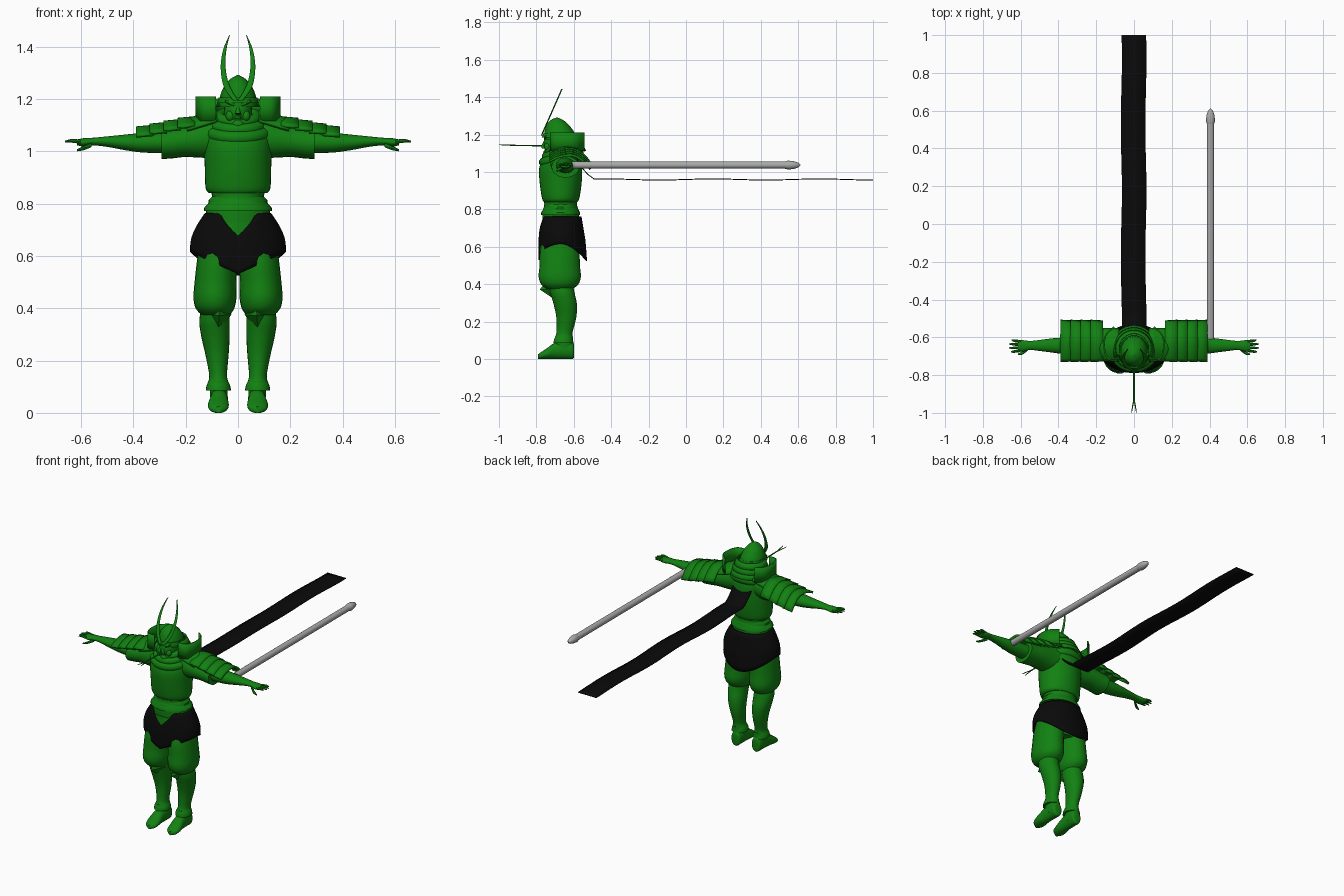
import bpy, bmesh, math
from mathutils import Vector

if "Cube" in bpy.data.objects:
    bpy.data.objects.remove(bpy.data.objects["Cube"])


def material(name, rgb):
    m = bpy.data.materials.new(name)
    m.use_nodes = True
    m.diffuse_color = (*rgb, 1)
    bsdf = next(n for n in m.node_tree.nodes if n.type == 'BSDF_PRINCIPLED')
    bsdf.inputs["Base Color"].default_value = (*rgb, 1)
    bsdf.inputs["Roughness"].default_value = 0.6
    return m


GREEN = material("armour green", (0.006, 0.22, 0.006))
BLACK = material("cloth black", (0.003, 0.003, 0.003))
GREY = material("metal grey", (0.4, 0.4, 0.4))
SIDES = (("left", 1), ("right", -1))


def smooth(obj, angle=40):
    bpy.ops.object.select_all(action='DESELECT')
    obj.select_set(True)
    bpy.context.view_layer.objects.active = obj
    bpy.ops.object.shade_smooth_by_angle(angle=math.radians(angle))


def finish(bm, name, mat):
    bmesh.ops.recalc_face_normals(bm, faces=bm.faces)
    mesh = bpy.data.meshes.new(name)
    bm.to_mesh(mesh)
    bm.free()
    obj = bpy.data.objects.new(name, mesh)
    bpy.context.collection.objects.link(obj)
    mesh.materials.append(mat)
    smooth(obj)
    return obj


def spline(rings, steps=4):
    """Smooth interpolation through the given rings."""
    pts = [Vector(r) for r in rings]
    out = []
    for i in range(len(pts) - 1):
        a, b, c, d = pts[max(i - 1, 0)], pts[i], pts[i + 1], pts[min(i + 2, len(pts) - 1)]
        for k in range(steps):
            t = k / steps
            out.append(b + (c - a) * (t / 2) + (a * 2 - b * 5 + c * 4 - d) * (t * t / 2)
                       + (b * 3 - a - c * 3 + d) * (t ** 3 / 2))
    return out + [pts[-1]]


def loft(name, axis, rings, mat=GREEN, side=1, seg=24, curved=True):
    """Elliptic rings (position, centre a, centre b, radius a, radius b) along an axis."""
    bm = bmesh.new()
    loops = []
    for p, ca, cb, ra, rb in (spline(rings) if curved else rings):
        loop = []
        for k in range(seg):
            t = math.tau * k / seg
            a, b = ca + max(ra, 0.0005) * math.cos(t), cb + max(rb, 0.0005) * math.sin(t)
            co = {'x': (p, a, b), 'y': (a, p, b), 'z': (a, b, p)}[axis]
            loop.append(bm.verts.new((co[0] * side, co[1], co[2])))
        loops.append(loop)
    for lo, hi in zip(loops, loops[1:]):
        for k in range(seg):
            j = (k + 1) % seg
            bm.faces.new((lo[k], lo[j], hi[j], hi[k]))
    bm.faces.new(loops[0])
    bm.faces.new(loops[-1])
    return finish(bm, name, mat)


def sheet(name, func, nu, nv, mat=GREEN, thick=0.006):
    """Thin surface over u, v in 0..1."""
    bm = bmesh.new()
    g = [[bm.verts.new(func(i / nu, j / nv)) for j in range(nv + 1)] for i in range(nu + 1)]
    for i in range(nu):
        for j in range(nv):
            bm.faces.new((g[i][j], g[i + 1][j], g[i + 1][j + 1], g[i][j + 1]))
    bmesh.ops.remove_doubles(bm, verts=bm.verts, dist=1e-5)
    obj = finish(bm, name, mat)
    mod = obj.modifiers.new("thickness", 'SOLIDIFY')
    mod.thickness, mod.offset = thick, 0
    return obj


def ball(name, loc, size, mat=GREEN):
    bpy.ops.mesh.primitive_uv_sphere_add(segments=24, ring_count=16, location=loc)
    obj = bpy.context.object
    obj.name, obj.scale = name, size
    obj.data.materials.append(mat)
    smooth(obj)
    return obj


# Torso: breastplate, waist and belly plate
loft("breastplate", 'z', [(0.84, 0, -.67, .11, .09), (0.86, 0, -.67, .124, .1), (0.94, 0, -.67, .127, .112),
                          (1.02, 0, -.67, .13, .115), (1.08, 0, -.66, .125, .1), (1.14, 0, -.65, .08, .07)], seg=36)
loft("waist", 'z', [(0.72, 0, -.67, .12, .095), (0.79, 0, -.67, .12, .097), (0.82, 0, -.67, .098, .088),
                    (0.86, 0, -.67, .11, .09)], seg=36)
for i in range(2):
    z = 0.775 + 0.03 * i
    r = 0.13 - 0.018 * i
    loft(f"belt_plate_{i + 1}", 'z', [(z - .004, 0, -.67, r, r * .8), (z + .008, 0, -.67, r, r * .8),
                                      (z + .03, 0, -.67, r - .02, r * .7)], seg=36, curved=False)
loft("pelvis", 'z', [(0.56, 0, -.67, .1, .08), (0.64, 0, -.67, .15, .1), (0.73, 0, -.67, .118, .1)])


# Waist cloth with pointed front and long back
def waist_cloth(u, v):
    t = math.tau * u
    front, back = max(-math.sin(t), 0), max(math.sin(t), 0)
    side = abs(math.cos(t))
    top = 0.762 - 0.085 * max(0, 1 - side / .55) * (front > 0)
    low = 0.615 - (0.085 * (1 - side) if front else 0.09 * back ** 2)
    z = top + (low - top) * v
    f = min(max((0.765 - z) / 0.13, 0), 1)
    w = 0.122 + 0.058 * math.sin(f * math.pi / 2)
    d = 0.106 + 0.012 * f + back * 0.018 * v
    return (w * math.cos(t), -.668 + d * math.sin(t), z)


sheet("waist_cloth", waist_cloth, 48, 8, BLACK)

# Legs
for label, s in SIDES:
    loft(f"{label}_trouser", 'z', [(0.375, .085, -.675, .055, .07), (0.40, .088, -.675, .074, .1),
                                   (0.44, .088, -.675, .082, .113), (0.5, .086, -.675, .08, .108),
                                   (0.58, .08, -.675, .077, .105), (0.66, .075, -.67, .07, .09)], side=s)
    loft(f"{label}_shin_guard", 'z', [(0.085, .075, -.655, .048, .054), (0.105, .075, -.655, .045, .05),
                                      (0.14, .076, -.65, .034, .043), (0.22, .08, -.64, .044, .053),
                                      (0.29, .086, -.645, .054, .062), (0.35, .09, -.66, .058, .065),
                                      (0.4, .085, -.67, .055, .065)], side=s)
    loft(f"{label}_shoe", 'y', [(-.792, .075, .012, .012, .012), (-.775, .075, .018, .034, .019),
                                (-.74, .075, .03, .04, .03), (-.70, .073, .044, .035, .044),
                                (-.64, .072, .05, .034, .05), (-.605, .072, .045, .03, .045),
                                (-.598, .072, .045, .015, .03)], side=s)
    loft(f"{label}_ankle", 'z', [(0.03, .072, -.65, .032, .05), (0.12, .075, -.652, .035, .048)], side=s)

    # Diamond knee plate with a raised middle
    bm = bmesh.new()
    rim = [bm.verts.new(p) for p in ((s * .07, -.735, .43), (s * .115, -.70, .375),
                                     (s * .075, -.705, .32), (s * .025, -.70, .375))]
    peak, back = bm.verts.new((s * .072, -.782, .372)), bm.verts.new((s * .072, -.66, .372))
    for k in range(4):
        for tip in (peak, back):
            bm.faces.new((rim[k], rim[(k + 1) % 4], tip))
    finish(bm, f"{label}_knee_plate", GREEN)

# Arms, hands and layered shoulder guards
for label, s in SIDES:
    loft(f"{label}_sleeve", 'x', [(.07, -.65, 1.06, .075, .085), (.13, -.65, 1.05, .075, .075),
                                  (.2, -.645, 1.04, .072, .062), (.25, -.645, 1.033, .072, .06),
                                  (.293, -.645, 1.028, .074, .058)], side=s)
    loft(f"{label}_forearm", 'x', [(.27, -.645, 1.035, .05, .042), (.36, -.645, 1.033, .045, .038),
                                   (.43, -.643, 1.034, .038, .03), (.5, -.643, 1.037, .029, .02),
                                   (.55, -.643, 1.037, .024, .015), (.59, -.645, 1.034, .03, .016),
                                   (.615, -.645, 1.034, .028, .011)], side=s)
    for k in range(4):
        y, reach = -.622 - .016 * k, (.648, .662, .662, .652)[k]
        loft(f"{label}_finger_{k + 1}", 'x', [(.6, y, 1.036, .008, .008), (.635, y + .004 - .003 * k, 1.04, .007, .007),
                                              (reach, y + .008 - .005 * k, 1.037, .003, .003)], side=s, seg=8)
    loft(f"{label}_thumb", 'x', [(.56, -.66, 1.025, .009, .009), (.59, -.682, 1.012, .009, .008),
                                 (.615, -.69, 1.004, .004, .004)], side=s, seg=8)

    for k in range(4):
        def guard(u, v, k=k, s=s):
            t = 2 * v - 1
            drop = (0.032 if t < 0 else 0.075) * t * t
            return (s * (.165 + .053 * k + .066 * u), -.62 + (.105 + .004 * u) * t,
                    1.128 - .011 * k - .006 * u - drop)
        sheet(f"{label}_shoulder_plate_{k + 1}", guard, 2, 12, thick=.012)

    def inner_guard(u, v, s=s):
        t = 2 * v - 1
        return (s * (.08 + .115 * u), -.64 + .085 * t, 1.155 - .035 * u - .04 * t * t)
    sheet(f"{label}_shoulder_yoke", inner_guard, 4, 10, thick=.012)

# Draped scarf
for k, (rx, ry, tube, z, tilt) in enumerate(((.105, .098, .026, 1.075, 14), (.088, .085, .024, 1.105, 16),
                                            (.07, .07, .022, 1.13, 16))):
    bpy.ops.mesh.primitive_torus_add(major_radius=1, minor_radius=tube / rx, major_segments=36, minor_segments=10,
                                     location=(0, -.667, z), rotation=(math.radians(tilt), 0, 0))
    fold = bpy.context.object
    fold.name, fold.scale = f"scarf_fold_{k + 1}", (rx, ry, rx)
    fold.data.materials.append(GREEN)
    smooth(fold, 60)

# Head and mask
ball("face", (0, -.693, 1.15), (.054, .068, .075))
ball("chin", (0, -.742, 1.1), (.026, .022, .022))
loft("nose", 'z', [(1.125, 0, -.757, .013, .014), (1.14, 0, -.76, .011, .014), (1.175, 0, -.748, .006, .008)], seg=10)
for label, s in SIDES:
    ball(f"{label}_cheek", (s * .03, -.742, 1.135), (.017, .016, .02))
    brow = ball(f"{label}_brow", (s * .027, -.75, 1.183), (.026, .01, .007))
    brow.rotation_euler.y = -s * math.radians(25)

# Helmet: dome, brim, neck guard tiers
loft("helmet_dome", 'z', [(1.17, 0, -.675, .074, .085), (1.21, 0, -.677, .069, .08), (1.25, 0, -.685, .052, .06),
                          (1.277, 0, -.69, .028, .034), (1.291, 0, -.69, .004, .004)], seg=16)
loft("helmet_band", 'z', [(1.185, 0, -.68, .08, .09), (1.205, 0, -.68, .074, .084)], seg=32, curved=False)
for k in range(3):
    def tier(u, v, k=k):
        t = math.radians(-25 + 230 * u)
        r = .08 + .013 * k + .017 * v
        return (r * math.cos(t), -.66 + r * math.sin(t), 1.2 - .027 * k - .034 * v)
    sheet(f"neck_guard_{k + 1}", tier, 24, 2)

for label, s in SIDES:
    path = spline([(.085, -.722), (.135, -.715), (.157, -.66), (.15, -.59), (.105, -.545)], 5)

    def wing(u, v, s=s, path=path):
        p = path[round(u * (len(path) - 1))]
        return (s * p.x, p.y, 1.115 + .095 * v)
    sheet(f"{label}_helmet_wing", wing, len(path) - 1, 2, thick=.008)

    # Tall curved horn
    loft(f"{label}_horn", 'z', [(z, x, -.775 + (z - 1.19) * .44, w, .004) for z, x, w in
                                ((1.195, .01, .01), (1.23, .034, .012), (1.27, .05, .011), (1.33, .057, .009),
                                 (1.39, .05, .006), (1.445, .032, .001))], side=s, seg=10)

# Long forked tongue
loft("tongue", 'y', [(-.94, 0, 1.143, .004, .003), (-.74, 0, 1.14, .006, .004)], seg=8)
for label, s in SIDES:
    loft(f"{label}_tongue_tip", 'y', [(-1, .013, 1.145, .001, .001), (-.97, .008, 1.144, .003, .002),
                                      (-.93, .001, 1.143, .003, .003)], side=s, seg=8)


# Trailing cloth behind the neck
def trail(u, v):
    y = -.59 + 1.59 * u
    z = .96 + .003 * math.sin(y * 11) if y > -.5 else .96 + (-.5 - y) * 1.1
    return (-.067 + .13 * v + .003 * math.sin(y * 9), y, z)


sheet("trailing_cloth", trail, 48, 2, BLACK, .005)

# Rod with a capped tip
loft("rod", 'y', [(-.61, .405, 1.037, .019, .019), (.53, .405, 1.037, .019, .019)], GREY, curved=False)
loft("rod_tip", 'y', [(.525, .405, 1.037, .018, .018), (.545, .405, 1.037, .024, .024),
                      (.575, .405, 1.037, .021, .021), (.6, .405, 1.037, .013, .013),
                      (.612, .405, 1.037, .002, .002)], GREY, curved=False)
